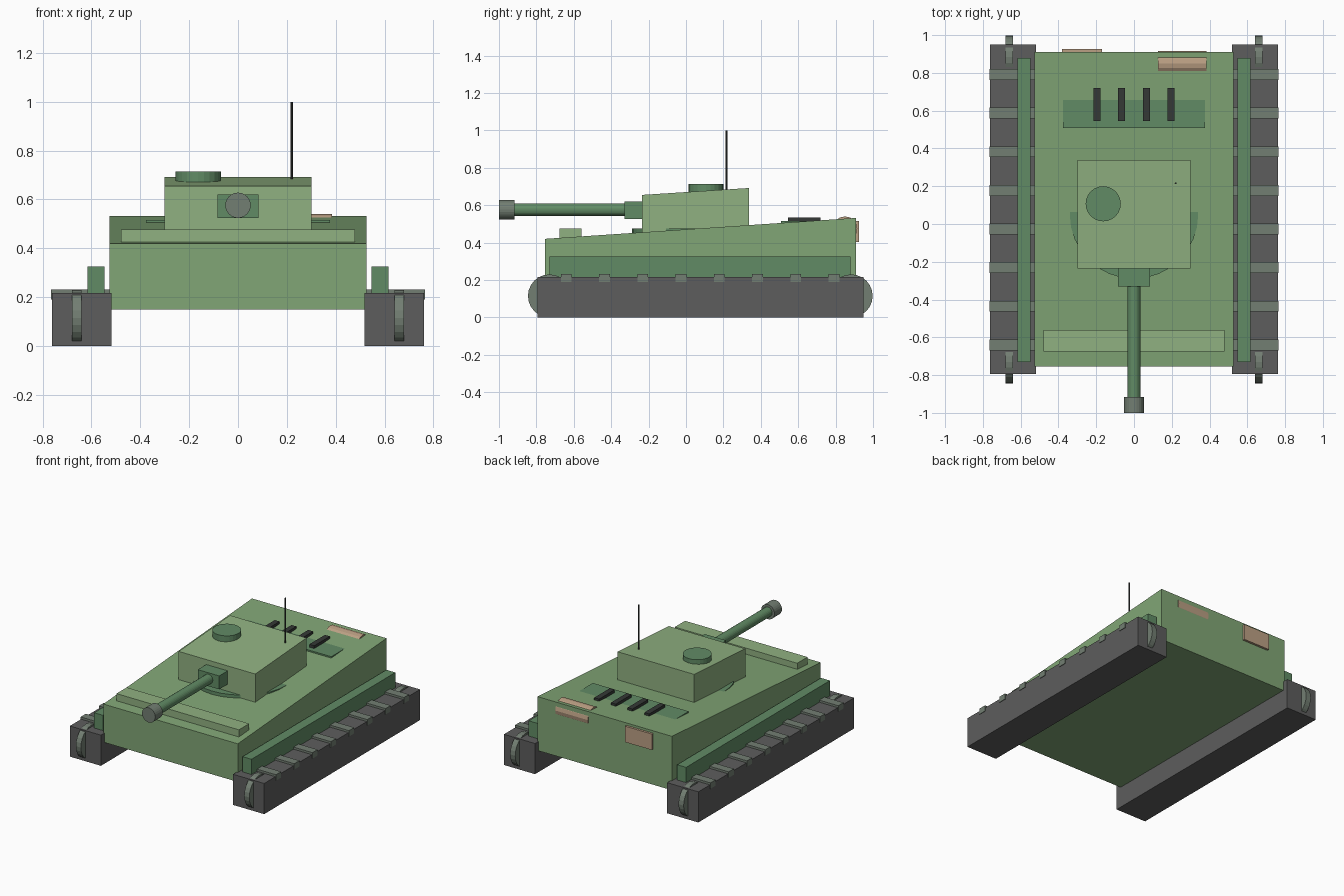
import bpy, math
from mathutils import Matrix

if "Cube" in bpy.data.objects:
    bpy.data.objects.remove(bpy.data.objects["Cube"])


def material(name, r, g, b):
    m = bpy.data.materials.new(name)
    m.diffuse_color = (r, g, b, 1)
    m.use_nodes = True
    m.node_tree.nodes["Principled BSDF"].inputs["Base Color"].default_value = m.diffuse_color
    return m


HULL = material("hull_green", 0.22, 0.38, 0.18)
PALE = material("pale_green", 0.28, 0.44, 0.22)
DARK = material("dark_green", 0.12, 0.26, 0.13)
TRACK = material("track_grey", 0.11, 0.11, 0.11)
TREAD = material("tread_grey", 0.17, 0.21, 0.17)
BLACK = material("near_black", 0.035, 0.04, 0.037)
TAN = material("canvas_tan", 0.50, 0.35, 0.23)


def finish(obj, name, mat):
    obj.name = name
    obj.data.materials.append(mat)
    return obj


def box(name, mat, x, y, z):
    """Box from (min, max) ranges on each axis."""
    bpy.ops.mesh.primitive_cube_add(size=1)
    obj = bpy.context.object
    centre = [(a + b) / 2 for a, b in (x, y, z)]
    size = [b - a for a, b in (x, y, z)]
    obj.data.transform(Matrix.LocRotScale(None, None, size))
    obj.location = centre
    return finish(obj, name, mat)


def slope_top(obj, rise):
    """Raise the rear top edge to slope the roof."""
    for v in obj.data.vertices:
        if v.co.y > 0 and v.co.z > 0:
            v.co.z += rise
    return obj


def cylinder(name, mat, centre, radius, length, axis="Z", sides=24):
    turn = {"X": (0, math.pi / 2, 0), "Y": (math.pi / 2, 0, 0), "Z": (0, 0, 0)}[axis]
    bpy.ops.mesh.primitive_cylinder_add(vertices=sides, radius=radius, depth=length,
                                        location=centre, rotation=turn)
    return finish(bpy.context.object, name, mat)


# Hull with rising deck, and bow plate
slope_top(box("hull", HULL, (-0.527, 0.527), (-0.755, 0.91), (0.15, 0.42)), 0.112)
box("bow_plate", PALE, (-0.48, 0.48), (-0.675, -0.56), (0.415, 0.476))

# Running gear on both sides
for side, label in ((-1, "left"), (1, "right")):
    def span(a, b):
        return tuple(sorted((side * a, side * b)))

    box(label + "_track", TRACK, span(0.518, 0.762), (-0.795, 0.95), (0, 0.217))
    box(label + "_fender", DARK, span(0.547, 0.617), (-0.73, 0.88), (0.2, 0.325))
    for i in range(8):
        y = -0.64 + i * 0.2045
        box(f"{label}_tread_{i}", TREAD, span(0.516, 0.766), (y - 0.029, y + 0.029), (0.19, 0.232))
    for end, y in (("front", -0.73), ("rear", 0.883)):
        cylinder(f"{label}_{end}_wheel", TREAD, (side * 0.66, y, 0.115), 0.115, 0.04, "X")

# Turret ring, turret, hatch and antenna
cylinder("turret_ring", DARK, (0, 0.05, 0.445), 0.34, 0.06, sides=32)
slope_top(box("turret", PALE, (-0.3, 0.3), (-0.235, 0.338), (0.44, 0.655)), 0.037)
cylinder("hatch", DARK, (-0.163, 0.107, 0.688), 0.093, 0.052)
cylinder("antenna", BLACK, (0.22, 0.216, 0.835), 0.005, 0.33, sides=8)

# Gun
box("gun_mantlet", DARK, (-0.084, 0.084), (-0.33, -0.22), (0.525, 0.62))
cylinder("gun_barrel", DARK, (0, -0.62, 0.576), 0.034, 0.62, "Y")
cylinder("muzzle", TREAD, (0, -0.958, 0.576), 0.052, 0.084, "Y")

# Engine deck and vent bars
box("engine_deck", DARK, (-0.376, 0.376), (0.507, 0.72), (0.48, 0.515))
for i in range(4):
    x = -0.1965 + i * 0.131
    box(f"vent_bar_{i}", BLACK, (x - 0.019, x + 0.019), (0.545, 0.72), (0.511, 0.535))

# Stowage at the rear
box("stowage_panel", TAN, (-0.38, -0.17), (0.88, 0.926), (0.402, 0.515))
cylinder("bedroll", TAN, (0.256, 0.85, 0.474), 0.066, 0.256, "X", 16)
